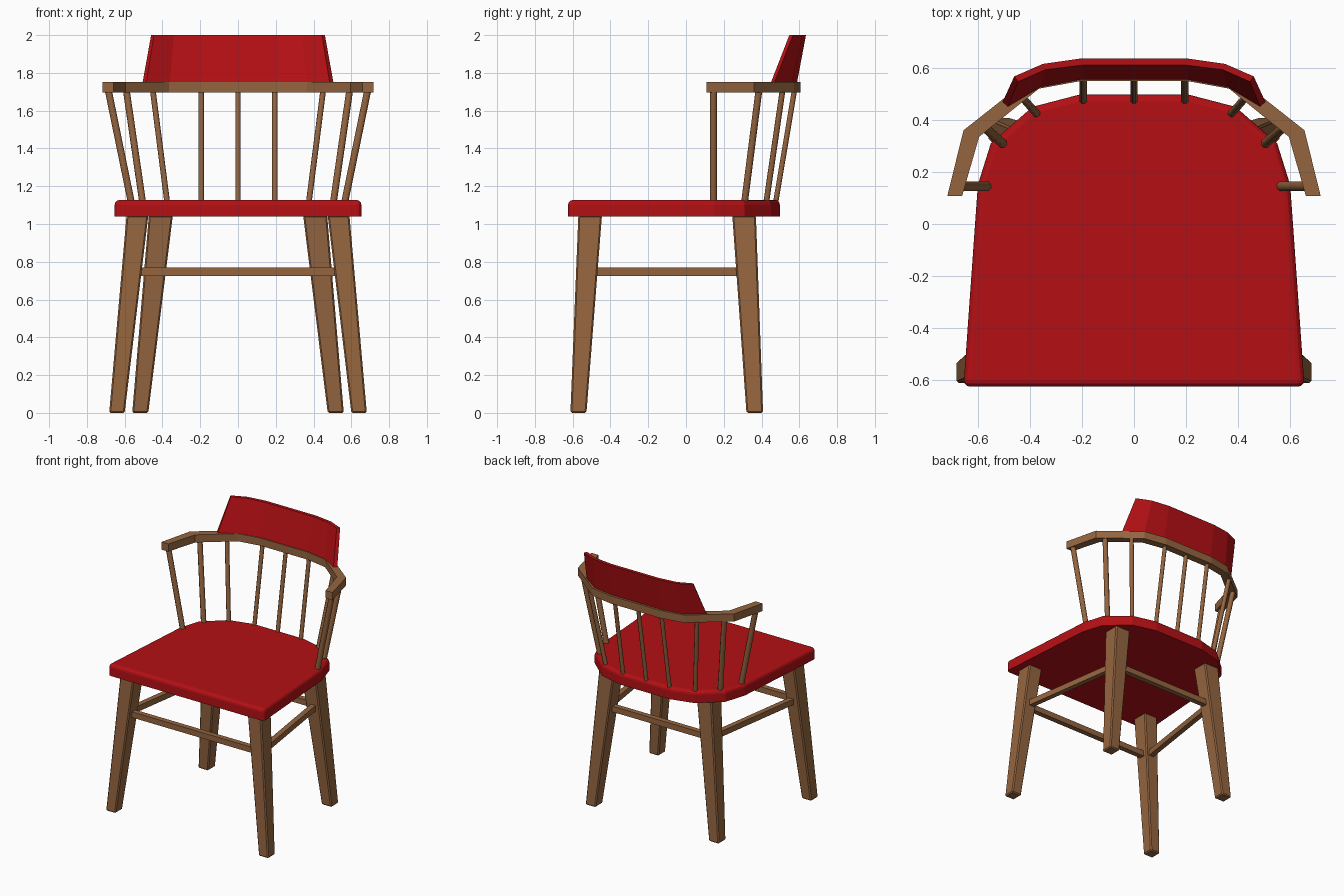
import bpy, bmesh, math
from mathutils import Vector

if "Cube" in bpy.data.objects:
    bpy.data.objects.remove(bpy.data.objects["Cube"])


def material(name, color):
    m = bpy.data.materials.new(name)
    m.diffuse_color = color
    m.use_nodes = True
    m.node_tree.nodes["Principled BSDF"].inputs["Base Color"].default_value = m.diffuse_color
    return m


RED = material("red_upholstery", (0.46, 0.005, 0.007, 1))
WOOD = material("wood", (0.30, 0.13, 0.05, 1))


def loft(name, sections, mat):
    """Skin a list of equal-length closed sections and cap both ends."""
    bm = bmesh.new()
    rings = [[bm.verts.new(p) for p in s] for s in sections]
    n = len(rings[0])
    for a, b in zip(rings, rings[1:]):
        for i in range(n):
            j = (i + 1) % n
            bm.faces.new((a[i], a[j], b[j], b[i]))
    bm.faces.new(rings[0][::-1])
    bm.faces.new(rings[-1])
    bmesh.ops.recalc_face_normals(bm, faces=bm.faces)
    me = bpy.data.meshes.new(name)
    bm.to_mesh(me)
    bm.free()
    me.materials.append(mat)
    ob = bpy.data.objects.new(name, me)
    bpy.context.collection.objects.link(ob)
    return ob


def bevel(ob, width, segments=1, weight=None):
    m = ob.modifiers.new("bevel", 'BEVEL')
    m.width, m.segments = width, segments
    if weight:
        m.limit_method = 'WEIGHT'
        att = ob.data.attributes.new("bevel_weight_edge", 'FLOAT', 'EDGE')
        for e in ob.data.edges:
            a, b = (ob.data.vertices[v].co for v in e.vertices)
            att.data[e.index].value = 1.0 if weight(a, b) else 0.0
    else:
        m.limit_method = 'ANGLE'


def mirrored(half):
    """Complete a right-hand path with its mirror image."""
    return half + [(-x, y) for x, y in reversed(half)]


def rect(x0, x1, y0, y1, z):
    return [(x0, y0, z), (x1, y0, z), (x1, y1, z), (x0, y1, z)]


def rod(name, a, b, r, sides=8):
    a, b = Vector(a), Vector(b)
    q = (b - a).to_track_quat('Z', 'Y')
    ring = [q @ Vector((r * math.cos(t), r * math.sin(t), 0))
            for t in (math.tau * (i + 0.5) / sides for i in range(sides))]
    ob = loft(name, [[p + v for v in ring] for p in (a, b)], WOOD)
    for p in ob.data.polygons:
        p.use_smooth = len(p.vertices) == 4


# Seat: rounded top rim and front corners
outline = mirrored([(0.655, -0.625), (0.60, 0.15), (0.55, 0.31), (0.39, 0.45), (0.21, 0.497)])
seat = loft("seat", [[(x, y, z) for x, y in outline] for z in (1.04, 1.127)], RED)
bevel(seat, 0.026, 3, lambda a, b: (a.z > 1.1 and b.z > 1.1) or
      (a.y < -0.6 and b.y < -0.6 and abs(a.x - b.x) < 0.01))


# Bands that follow an inner and outer path, from a low to a high level
def band(name, low, high, z0, z1, mat):
    sections = []
    for li, lo, hi, ho in zip(*(mirrored(p) for p in low + high)):
        sections.append([(*li, z0), (*lo, z0), (*ho, z1), (*hi, z1)])
    return loft(name, sections, mat)


# Arm rail
rail = ([(0.66, 0.108), (0.595, 0.335), (0.365, 0.52), (0.20, 0.55)],
        [(0.717, 0.108), (0.655, 0.36), (0.385, 0.573), (0.21, 0.605)])
band("arm_rail", rail, rail, 1.695, 1.753, WOOD)

# Backrest panel leaning backwards
band("backrest",
     ([(0.485, 0.45), (0.36, 0.525), (0.20, 0.555)],
      [(0.505, 0.468), (0.375, 0.56), (0.21, 0.588)]),
     ([(0.445, 0.547), (0.34, 0.593), (0.20, 0.61)],
      [(0.46, 0.567), (0.35, 0.615), (0.21, 0.635)]), 1.75, 2.0, RED)

# Spindles between seat and rail
spindles = [((0.565, 0.145), (0.685, 0.145), 0.02), ((0.505, 0.31), (0.59, 0.385), 0.019),
            ((0.375, 0.425), (0.45, 0.51), 0.016), ((0.195, 0.475), (0.195, 0.573), 0.015)]
for i, (a, b, r) in enumerate(spindles):
    for s, side in ((1, "right"), (-1, "left")):
        rod(f"spindle_{side}_{i + 1}", (s * a[0], a[1], 1.115), (s * b[0], b[1], 1.70), r)
rod("spindle_middle", (0, 0.475, 1.115), (0, 0.573, 1.70), 0.015)

# Tapered splayed legs and side stretchers
for s, side in ((1, "right"), (-1, "left")):
    front = loft(f"front_leg_{side}", [rect(s * 0.60, s * 0.682, -0.612, -0.527, 0),
                                       rect(s * 0.475, s * 0.59, -0.57, -0.445, 1.045)], WOOD)
    back = loft(f"back_leg_{side}", [rect(s * 0.475, s * 0.56, 0.32, 0.408, 0),
                                     rect(s * 0.345, s * 0.472, 0.245, 0.37, 1.045)], WOOD)
    bevel(front, 0.008)
    bevel(back, 0.008)
    loft(f"side_stretcher_{side}", [
        [(s * (x + dx), y, z) for dx, z in ((-0.02, 0.726), (0.02, 0.726), (0.02, 0.769), (-0.02, 0.769))]
        for x, y in ((0.558, -0.50), (0.44, 0.30))], WOOD)

# Front and back stretchers
for name, x, y in (("front_stretcher", 0.53, -0.523), ("back_stretcher", 0.42, 0.32)):
    loft(name, [rect(-x, x, y - 0.02, y + 0.02, z) for z in (0.726, 0.769)], WOOD)
